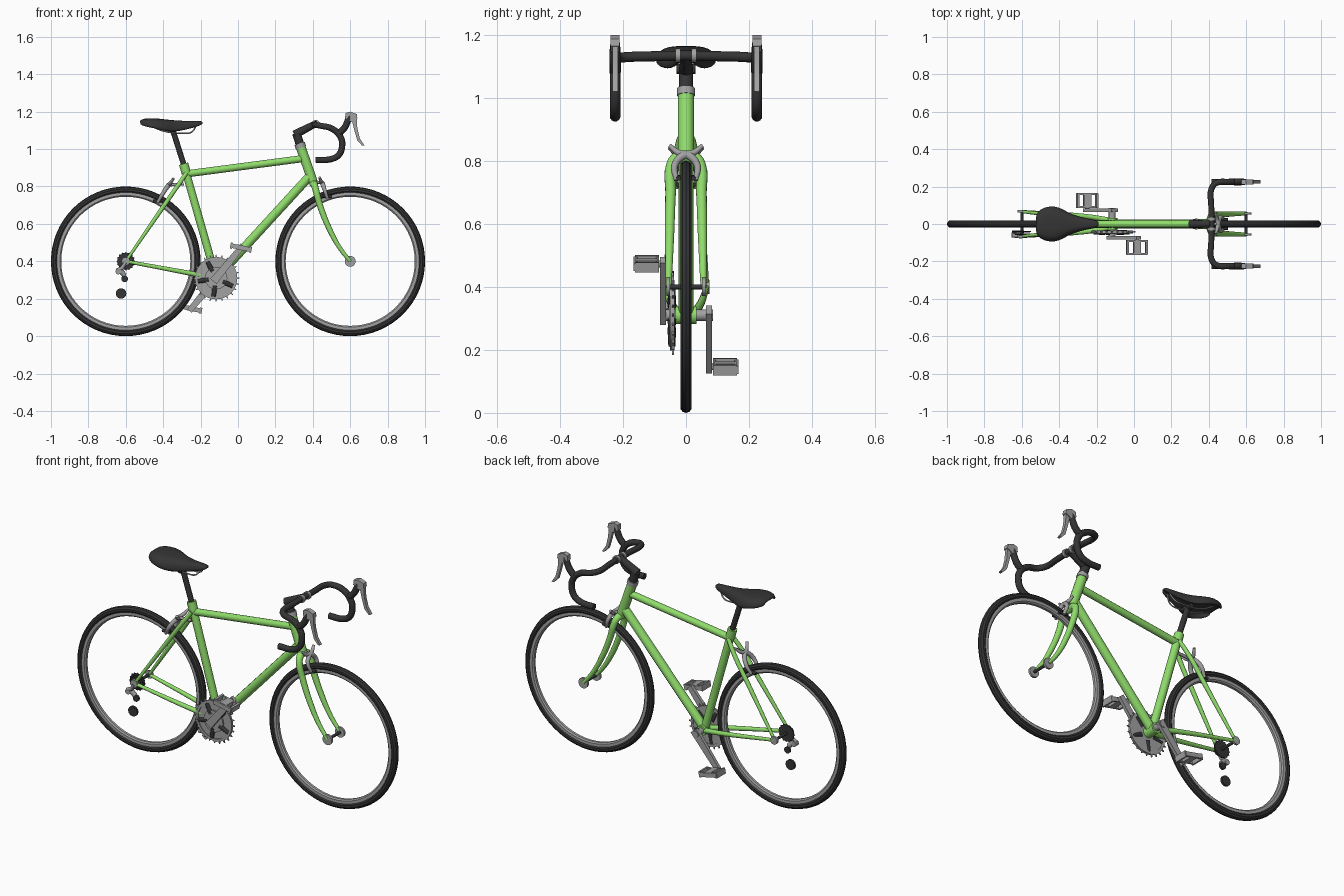
import bpy, bmesh
from math import sin, cos, pi, radians

if "Cube" in bpy.data.objects:
    bpy.data.objects.remove(bpy.data.objects["Cube"])


def material(name, rgb):
    m = bpy.data.materials.new(name)
    m.diffuse_color = (*rgb, 1)
    m.use_nodes = True
    m.node_tree.nodes["Principled BSDF"].inputs["Base Color"].default_value = m.diffuse_color
    return m


GREEN = material("green_paint", (0.28, 0.72, 0.15))
BLACK = material("black_rubber", (0.035, 0.035, 0.035))
GREY = material("metal_grey", (0.36, 0.36, 0.36))


def finish(ob, mat, mirror=False, angle=35):
    bpy.ops.object.select_all(action='DESELECT')
    ob.select_set(True)
    bpy.context.view_layer.objects.active = ob
    if ob.type == 'CURVE':
        bpy.ops.object.convert(target='MESH')
        ob = bpy.context.view_layer.objects.active
    ob.data.materials.clear()
    ob.data.materials.append(mat)
    bpy.ops.object.shade_smooth_by_angle(angle=radians(angle))
    if mirror:
        ob.modifiers.new("mirror", 'MIRROR').use_axis = (False, True, False)
    return ob


def tube(name, pts, r, mat, mirror=False, smooth=True, res=4):
    """Round tube through points; r is one radius or one per point."""
    rs = r if isinstance(r, (list, tuple)) else [r] * len(pts)
    cu = bpy.data.curves.new(name, 'CURVE')
    cu.dimensions = '3D'
    cu.bevel_depth, cu.bevel_resolution = 1.0, res
    cu.use_fill_caps = True
    cu.resolution_u = 5
    if smooth and len(pts) > 2:
        sp = cu.splines.new('BEZIER')
        sp.bezier_points.add(len(pts) - 1)
        for b, p, q in zip(sp.bezier_points, pts, rs):
            b.co, b.radius = p, q
            b.handle_left_type = b.handle_right_type = 'AUTO'
    else:
        sp = cu.splines.new('POLY')
        sp.points.add(len(pts) - 1)
        for b, p, q in zip(sp.points, pts, rs):
            b.co, b.radius = (*p, 1), q
    ob = bpy.data.objects.new(name, cu)
    bpy.context.collection.objects.link(ob)
    return finish(ob, mat, mirror)


def disc(name, x, z, r, y0, y1, mat, mirror=False):
    return tube(name, [(x, y0, z), (x, y1, z)], r, mat, mirror, res=10)


def mesh(name, bm, mat, mirror=False, angle=35):
    bmesh.ops.recalc_face_normals(bm, faces=bm.faces)
    me = bpy.data.meshes.new(name)
    bm.to_mesh(me)
    bm.free()
    ob = bpy.data.objects.new(name, me)
    bpy.context.collection.objects.link(ob)
    return finish(ob, mat, mirror, angle)


def plate(name, outline, y0, y1, mat, mirror=False):
    """Flat (x, z) outline extruded along y."""
    bm = bmesh.new()
    f = bm.faces.new([bm.verts.new((x, y0, z)) for x, z in outline])
    ext = bmesh.ops.extrude_face_region(bm, geom=[f])['geom']
    for v in ext:
        if isinstance(v, bmesh.types.BMVert):
            v.co.y = y1
    return mesh(name, bm, mat, mirror, 25)


def ring(name, cx, cz, profile, mat, n=64):
    """Closed (radius, y) profile turned about the y axis."""
    bm = bmesh.new()
    loops = [[bm.verts.new((cx + r * cos(2 * pi * i / n), y, cz + r * sin(2 * pi * i / n)))
              for r, y in profile] for i in range(n)]
    k = len(profile)
    for i in range(n):
        a, b = loops[i], loops[(i + 1) % n]
        for j in range(k):
            bm.faces.new((a[j], a[(j + 1) % k], b[(j + 1) % k], b[j]))
    return mesh(name, bm, mat)


# Wheels: tyre, rim, axle and axle nuts
for side, x, w in (("rear", -0.6, 0.068), ("front", 0.6, 0.056)):
    tyre = [(0.381 + 0.019 * cos(a * pi / 5), 0.019 * sin(a * pi / 5)) for a in range(10)]
    ring(side + "_tyre", x, 0.4, tyre, BLACK)
    ring(side + "_rim", x, 0.4, [(0.369, -0.013), (0.369, 0.013), (0.352, 0.013),
                                 (0.345, 0.007), (0.345, -0.007), (0.352, -0.013)], GREY)
    tube(side + "_axle", [(x, -w, 0.4), (x, w, 0.4)], 0.008, BLACK)
    disc(side + "_axle_nut", x, 0.4, 0.029 if x > 0 else 0.022, w - 0.006, w + 0.006, GREY, True)

# Frame
BX, BZ = -0.117, 0.31
tube("seat_tube", [(BX, 0, BZ), (-0.288, 0, 0.91)], 0.021, GREEN)
tube("seat_collar", [(-0.277, 0, 0.872), (-0.291, 0, 0.922)], 0.025, GREEN)
tube("top_tube", [(-0.272, 0, 0.868), (0.355, 0, 0.95)], 0.019, GREEN)
tube("down_tube", [(BX, 0, BZ), (0.383, 0, 0.855)], 0.024, GREEN)
tube("head_tube", [(0.334, 0, 1.015), (0.4, 0, 0.825)], 0.026, GREEN)
tube("headset_cup", [(0.329, 0, 1.03), (0.337, 0, 1.007)], 0.029, GREY)
disc("bottom_bracket_shell", BX, BZ, 0.028, -0.033, 0.033, GREEN)
tube("seat_stay", [(-0.276, 0.018, 0.872), (-0.33, 0.036, 0.793), (-0.42, 0.046, 0.662),
                   (-0.6, 0.066, 0.4)], [0.011, 0.012, 0.012, 0.008], GREEN, True)
tube("chain_stay", [(BX, 0.018, BZ), (-0.25, 0.04, 0.335), (-0.6, 0.066, 0.4)],
     [0.014, 0.013, 0.009], GREEN, True)

# Fork with shoulders and curved legs
tube("fork_leg", [(0.403, 0, 0.815), (0.409, 0.032, 0.806), (0.415, 0.046, 0.785),
                  (0.438, 0.049, 0.7), (0.49, 0.052, 0.57), (0.545, 0.054, 0.47),
                  (0.6, 0.056, 0.4)],
     [0.022, 0.019, 0.018, 0.017, 0.015, 0.012, 0.01], GREEN, True)

# Seat post, rails and lofted seat
tube("seat_post", [(-0.286, 0, 0.905), (-0.345, 0, 1.09)], 0.015, BLACK)
tube("seat_clamp", [(-0.345, -0.03, 1.092), (-0.345, 0.03, 1.092)], 0.016, BLACK)
tube("seat_rail", [(-0.48, 0.035, 1.135), (-0.41, 0.026, 1.1), (-0.3, 0.024, 1.085),
                   (-0.25, 0.02, 1.09), (-0.22, 0.008, 1.13)], 0.004, GREY, True)
sections = [(-0.528, 0.045, 1.152, 1.132), (-0.505, 0.082, 1.164, 1.122),
            (-0.45, 0.1, 1.166, 1.112), (-0.4, 0.094, 1.16, 1.1), (-0.355, 0.064, 1.155, 1.09),
            (-0.3, 0.042, 1.151, 1.098), (-0.24, 0.028, 1.151, 1.113),
            (-0.2, 0.021, 1.151, 1.126), (-0.187, 0.01, 1.146, 1.134)]
bm = bmesh.new()
rows = []
for x, w, top, edge in sections:
    ts = [i / 5 for i in range(-5, 6)]
    rows.append([bm.verts.new((x, w * sin(t * pi / 2), top - (top - edge) * abs(t) ** 3)) for t in ts])
for a, b in zip(rows, rows[1:]):
    for j in range(10):
        bm.faces.new((a[j], b[j], b[j + 1], a[j + 1]))
seat = mesh("seat", bm, BLACK, angle=50)
sol = seat.modifiers.new("thickness", 'SOLIDIFY')
sol.thickness, sol.offset = 0.014, -1
if seat.data.polygons[len(seat.data.polygons) // 2].normal.z < 0:
    seat.data.flip_normals()
seat.modifiers.new("soften", 'SUBSURF').levels = 1

# Stem and drop handlebar
tube("stem_quill", [(0.333, 0, 1.02), (0.312, 0, 1.085)], 0.023, BLACK)
tube("stem", [(0.302, 0, 1.077), (0.412, 0, 1.134)], [0.023, 0.018], BLACK)
tube("stem_clamp", [(0.415, 0.018, 1.134), (0.415, 0.034, 1.134)], 0.022, GREY, True)
tube("handlebar", [(0.415, 0, 1.134), (0.413, 0.1, 1.132), (0.415, 0.19, 1.129), (0.44, 0.219, 1.125),
                   (0.505, 0.225, 1.108), (0.548, 0.225, 1.065), (0.557, 0.225, 1.02),
                   (0.538, 0.225, 0.968), (0.495, 0.225, 0.946), (0.415, 0.225, 0.942)],
     [0.016] * 4 + [0.017] * 6, BLACK, True)

# Brake hoods and levers
tube("brake_hood", [(0.535, 0.225, 1.08), (0.57, 0.225, 1.115), (0.588, 0.225, 1.155),
                    (0.6, 0.225, 1.192)], [0.018, 0.018, 0.017, 0.013], BLACK, True)
plate("hood_cap", [(0.572, 1.165), (0.575, 1.193), (0.6, 1.2), (0.635, 1.187),
                   (0.638, 1.165), (0.605, 1.145)], 0.211, 0.239, GREY, True)
plate("brake_lever", [(0.606, 1.165), (0.634, 1.175), (0.638, 1.11), (0.652, 1.055), (0.676, 1.02),
                      (0.664, 1.018), (0.638, 1.045), (0.622, 1.1)], 0.216, 0.234, GREY, True)

# Brake calipers and pads
arms = {"front": [(0.436, -0.052, 0.848), (0.445, -0.025, 0.826), (0.452, 0.012, 0.815),
                  (0.462, 0.036, 0.785), (0.478, 0.03, 0.738)],
        "rear": [(-0.345, -0.052, 0.842), (-0.362, -0.025, 0.818), (-0.375, 0.012, 0.803),
                 (-0.402, 0.038, 0.762), (-0.43, 0.03, 0.714)]}
for side, path in arms.items():
    tube(side + "_brake_arm", path, [0.007, 0.01, 0.013, 0.011, 0.008], GREY, True)
    x, _, z = path[-1]
    s = 1 if x > 0 else -1
    tube(side + "_brake_pad", [(x - s * 0.025, 0.023, z + 0.01), (x + s * 0.025, 0.023, z - 0.008 + 0.015)],
         0.008, BLACK, True)
    hx = 0.4 if x > 0 else -0.29
    tube(side + "_brake_bolt", [(hx, 0, path[2][2] + 0.01), path[2][:1] + (0, path[2][2] + 0.005)], 0.008, GREY)

# Chainring with teeth, dark spider arms and spindle
N = 24
teeth = []
for i in range(N):
    for off, r in ((-0.5, 0.113), (-0.16, 0.113), (-0.05, 0.126), (0.05, 0.126), (0.16, 0.113)):
        a = 2 * pi * (i + off) / N
        teeth.append((BX + r * cos(a), BZ + r * sin(a)))
plate("chainring", teeth, -0.045, -0.038, GREY)
ring("chainring_rim", BX, BZ, [(0.098, -0.05), (0.112, -0.05), (0.112, -0.036), (0.098, -0.036)], GREY, 48)
for i in range(5):
    a = radians(46 + 72 * i)
    tube("spider_arm", [(BX + r * cos(a), -0.045, BZ + r * sin(a)) for r in (0.04, 0.1)],
         [0.014, 0.011], BLACK)
disc("crank_hub", BX, BZ, 0.06, -0.054, -0.042, GREY)
disc("crank_spindle", BX, BZ, 0.018, -0.08, 0.085, GREY)


# Cranks and pedals, one pair turned half a revolution from the other
def crank(label, s):
    d = -s
    px, pz = BX + d * 0.133, BZ + d * 0.163
    nx, nz = 0.775, -0.632
    plate(label + "_crank_arm",
          [(BX + e * nx * 0.022 - d * 0.014, BZ + e * nz * 0.022 - d * 0.017) for e in (-1, 1)] +
          [(px + e * nx * 0.015 + d * 0.01, pz + e * nz * 0.015 + d * 0.012) for e in (1, -1)],
          s * 0.064, s * 0.082, GREY)
    tube(label + "_pedal_axle", [(px, s * 0.07, pz), (px, s * 0.165, pz)], 0.011, GREY)
    c, t = cos(radians(-12)), sin(radians(-12))

    def bar(part, u0, u1, h, y0, y1):
        plate(label + part, [(px + u * c - v * t, pz + u * t + v * c)
                             for u, v in ((u0, -h), (u1, -h), (u1, h), (u0, h))], s * y0, s * y1, GREY)
    bar("_pedal_front", 0.046, 0.058, 0.016, 0.086, 0.162)
    bar("_pedal_back", -0.058, -0.046, 0.016, 0.086, 0.162)
    bar("_pedal_outer", -0.055, 0.055, 0.012, 0.154, 0.166)
    bar("_pedal_inner", -0.055, 0.055, 0.012, 0.086, 0.096)
    bar("_pedal_body", -0.02, 0.02, 0.013, 0.09, 0.16)


crank("right", -1)
crank("left", 1)

# Rear sprockets and derailleur
for i, r in enumerate((0.05, 0.044, 0.036)):
    cog = [(-0.6 + (r - 0.006 * (k % 2)) * cos(k * pi / 16), 0.4 + (r - 0.006 * (k % 2)) * sin(k * pi / 16))
           for k in range(32)]
    plate("sprocket", cog, -0.038 - i * 0.008, -0.043 - i * 0.008, BLACK)
tube("derailleur_arm", [(-0.602, -0.068, 0.395), (-0.618, -0.064, 0.365), (-0.648, -0.062, 0.35)],
     0.011, GREY, smooth=False)
tube("derailleur_body", [(-0.638, -0.06, 0.358), (-0.606, -0.052, 0.325)], 0.014, GREY)
disc("derailleur_knob", -0.64, 0.345, 0.015, -0.072, -0.045, GREY)
disc("upper_pulley", -0.606, 0.306, 0.018, -0.048, -0.036, BLACK)
disc("lower_pulley", -0.625, 0.228, 0.028, -0.048, -0.036, BLACK)
